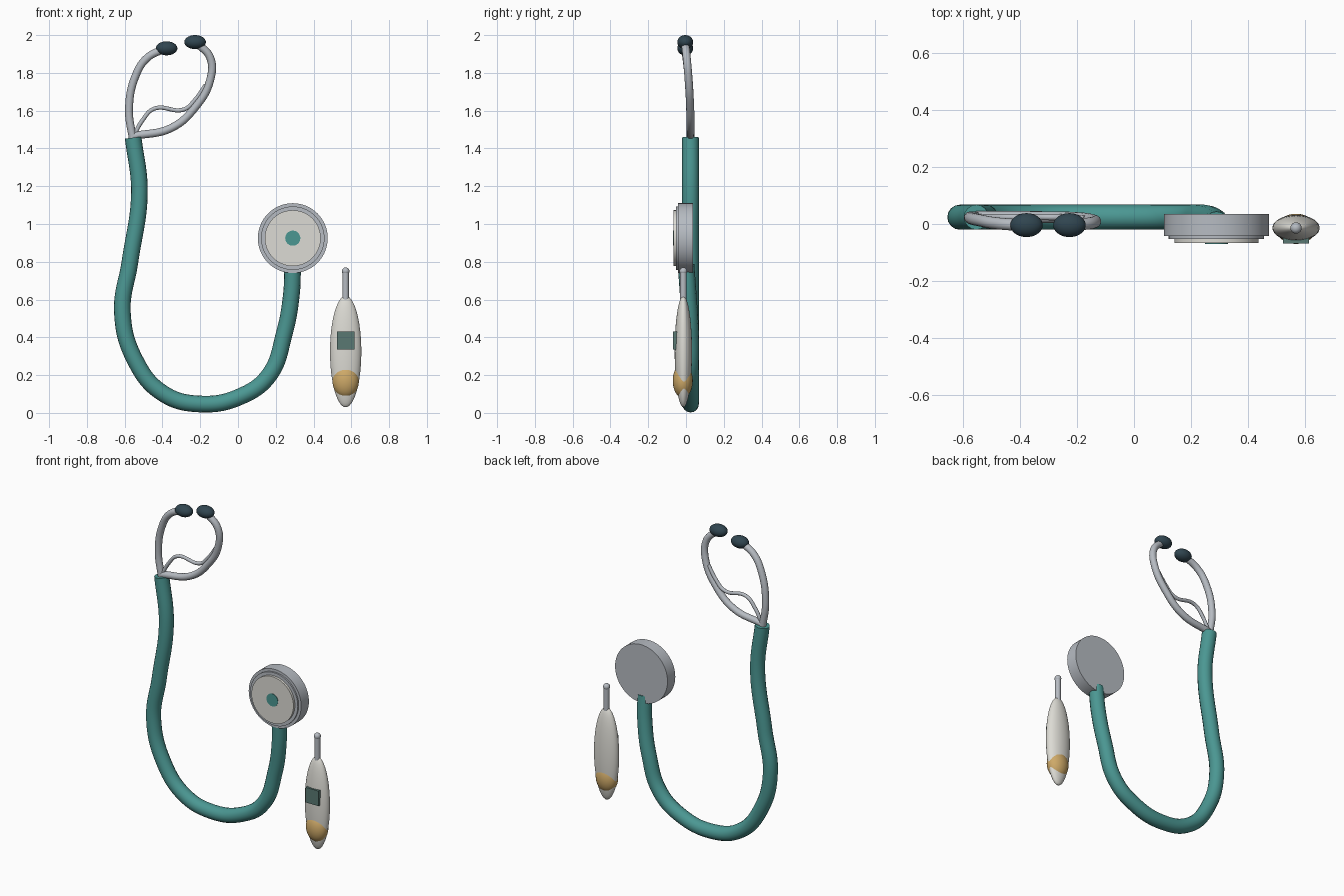
import bpy
from math import pi, radians

if "Cube" in bpy.data.objects:
    bpy.data.objects.remove(bpy.data.objects["Cube"])


def material(name, rgb):
    m = bpy.data.materials.new(name)
    m.diffuse_color = (*rgb, 1)
    m.use_nodes = True
    m.node_tree.nodes["Principled BSDF"].inputs["Base Color"].default_value = m.diffuse_color
    return m


TEAL = material("teal rubber", (0.07, 0.31, 0.29))
STEEL = material("steel", (0.47, 0.50, 0.54))
DARK = material("dark rubber", (0.03, 0.06, 0.08))
IVORY = material("ivory plastic", (0.72, 0.71, 0.66))
SCREEN = material("screen green", (0.10, 0.19, 0.17))
AMBER = material("amber grip", (0.62, 0.40, 0.14))


def finish(name, mat):
    ob = bpy.context.object
    ob.name = name
    ob.data.materials.clear()
    ob.data.materials.append(mat)
    bpy.ops.object.shade_smooth_by_angle(angle=radians(35))
    return ob


def pipe(name, points, radius, mat, sides=6):
    cu = bpy.data.curves.new(name, 'CURVE')
    cu.dimensions = '3D'
    cu.bevel_depth = radius
    cu.bevel_resolution = sides
    cu.resolution_u = 12
    cu.use_fill_caps = True
    sp = cu.splines.new('BEZIER')
    sp.bezier_points.add(len(points) - 1)
    for bp, p in zip(sp.bezier_points, points):
        bp.co = p
        bp.handle_left_type = bp.handle_right_type = 'AUTO'
    ob = bpy.data.objects.new(name, cu)
    bpy.context.collection.objects.link(ob)
    bpy.ops.object.select_all(action='DESELECT')
    bpy.context.view_layer.objects.active = ob
    ob.select_set(True)
    bpy.ops.object.convert(target='MESH')
    return finish(name, mat)


def ellipsoid(name, loc, radii, mat):
    bpy.ops.mesh.primitive_uv_sphere_add(segments=40, ring_count=24, location=loc)
    bpy.context.object.scale = radii
    bpy.ops.object.transform_apply(location=False, rotation=False)
    return finish(name, mat)


def disc(name, x, z, radius, y0, y1, mat):
    bpy.ops.mesh.primitive_cylinder_add(vertices=64, radius=radius, depth=y1 - y0,
                                        location=(x, (y0 + y1) / 2, z), rotation=(pi / 2, 0, 0))
    return finish(name, mat)


# Rubber tube hanging in a loop, ending inside the chest piece
pipe("rubber_tube", [(-0.555, 0.024, 1.457), (-0.522, 0.024, 1.17), (-0.572, 0.024, 0.80),
                     (-0.612, 0.024, 0.53), (-0.545, 0.024, 0.28), (-0.40, 0.024, 0.105),
                     (-0.20, 0.024, 0.047), (0.02, 0.024, 0.09), (0.165, 0.024, 0.20),
                     (0.245, 0.024, 0.42), (0.282, 0.012, 0.62), (0.29, 0, 0.785)],
     0.044, TEAL)

# Metal ear tubes and the spring between them
pipe("ear_tube_left", [(-0.555, 0.024, 1.44), (-0.577, 0.022, 1.61), (-0.54, 0.012, 1.79),
                       (-0.48, 0.002, 1.88), (-0.385, -0.005, 1.93)], 0.021, STEEL)
pipe("ear_tube_right", [(-0.555, 0.024, 1.465), (-0.35, 0.024, 1.51), (-0.225, 0.022, 1.62),
                        (-0.148, 0.014, 1.76), (-0.147, 0.004, 1.88), (-0.22, -0.005, 1.96)],
     0.021, STEEL)
pipe("ear_spring", [(-0.555, 0.024, 1.46), (-0.505, 0.024, 1.55), (-0.445, 0.024, 1.61),
                    (-0.285, 0.024, 1.607), (-0.225, 0.022, 1.66), (-0.172, 0.018, 1.735)],
     0.011, STEEL)
for side, x, z in (("left", -0.378, 1.93), ("right", -0.227, 1.963)):
    ellipsoid("ear_tip_" + side, (x, -0.004, z), (0.057, 0.042, 0.037), DARK)

# Chest piece: stepped discs facing the front
disc("chest_body", 0.29, 0.925, 0.185, -0.042, 0.036, STEEL)
disc("chest_rim", 0.29, 0.925, 0.168, -0.052, -0.03, STEEL)
disc("chest_diaphragm", 0.29, 0.925, 0.148, -0.067, -0.03, IVORY)
disc("chest_badge", 0.29, 0.925, 0.04, -0.070, -0.05, TEAL)

# Thermometer: body, grip, screen and probe
ellipsoid("thermometer_body", (0.57, -0.014, 0.325), (0.083, 0.046, 0.295), IVORY)
ellipsoid("thermometer_grip", (0.57, -0.017, 0.17), (0.070, 0.053, 0.09), AMBER)
bpy.ops.mesh.primitive_cube_add(size=1, location=(0.57, -0.05, 0.383))
bpy.context.object.scale = (0.092, 0.036, 0.096)
finish("thermometer_screen", SCREEN)
bpy.ops.mesh.primitive_cylinder_add(vertices=32, radius=0.017, depth=0.16,
                                    location=(0.57, -0.014, 0.67))
finish("thermometer_probe", STEEL)
ellipsoid("probe_tip", (0.57, -0.014, 0.75), (0.02, 0.02, 0.02), STEEL)
